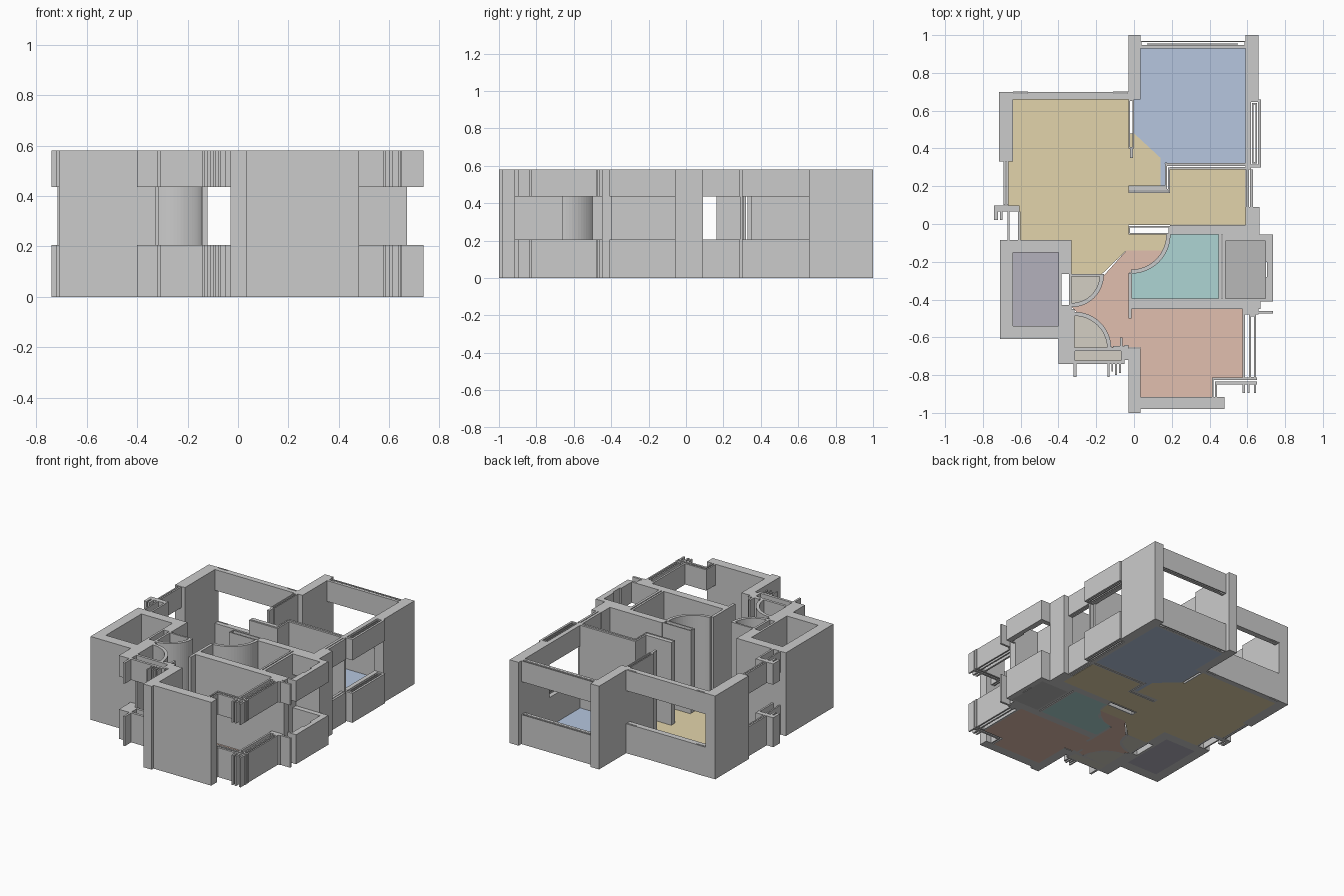
import bpy, bmesh, math

H, SILL, HEAD = 0.58, 0.205, 0.435
FULL = [(0, H)]
OPEN = [(0, SILL), (HEAD, H)]      # wall with a window band cut through


def prism(bm, pts, z0, z1):
    """Extrude a closed plan outline between two heights."""
    face = bm.faces.new([bm.verts.new((x, y, z0)) for x, y in pts])
    up = bmesh.ops.extrude_face_region(bm, geom=[face])['geom']
    bmesh.ops.translate(bm, vec=(0, 0, z1 - z0),
                        verts=[v for v in up if isinstance(v, bmesh.types.BMVert)])


def rect(x0, x1, y0, y1):
    return [(x0, y0), (x1, y0), (x1, y1), (x0, y1)]


def ring(x0, x1, y0, y1, t=0.008):
    """Four thin strips round a hollow wall cavity."""
    return [rect(x0, x1, y0, y0 + t), rect(x0, x1, y1 - t, y1),
            rect(x0, x0 + t, y0 + t, y1 - t), rect(x1 - t, x1, y0 + t, y1 - t)]


def arc(cx, cy, r, a0, a1, n=18):
    return [(cx + r * math.cos(math.radians(a0 + (a1 - a0) * i / n)),
             cy + r * math.sin(math.radians(a0 + (a1 - a0) * i / n))) for i in range(n + 1)]


def arc_wall(cx, cy, r, a0, a1, t=0.022):
    return arc(cx, cy, r, a0, a1) + arc(cx, cy, r - t, a1, a0)


def build(name, outlines, levels, rgb=None):
    bm = bmesh.new()
    for pts in outlines:
        for z0, z1 in levels:
            prism(bm, pts, z0, z1)
    bmesh.ops.recalc_face_normals(bm, faces=bm.faces)
    me = bpy.data.meshes.new(name)
    bm.to_mesh(me)
    bm.free()
    ob = bpy.data.objects.new(name, me)
    bpy.context.collection.objects.link(ob)
    if rgb:
        mat = bpy.data.materials.new(name + "_colour")
        mat.diffuse_color = [(c / 255) ** 2.2 for c in rgb] + [1]
        me.materials.append(mat)


# North bedroom: corner piers, window walls and hollow partitions
build("north_piers", [rect(-0.03, 0.035, 0.66, 1.0), rect(0.59, 0.66, 0.66, 1.0)], FULL)
build("north_window", [rect(0.035, 0.59, 0.93, 0.942), rect(0.07, 0.55, 0.949, 0.955)]
      + ring(0.035, 0.59, 0.942, 0.97, 0.006), OPEN)
build("northeast_window", ring(0.605, 0.672, 0.30, 0.66, 0.015)
      + ring(0.625, 0.65, 0.32, 0.64, 0.008) + [rect(0.59, 0.605, 0.30, 0.66)], OPEN)
build("bedroom_partition", ring(-0.03, 0.0, 0.40, 0.66)
      + [rect(-0.022, -0.005, 0.35, 0.40)], FULL)
build("stepped_partition", ring(-0.03, 0.19, 0.163, 0.185)
      + [rect(-0.03, 0.165, 0.185, 0.205), rect(0.165, 0.175, 0.185, 0.32),
         rect(0.18, 0.19, 0.185, 0.30), rect(0.19, 0.62, 0.288, 0.302),
         rect(0.175, 0.60, 0.308, 0.322)], FULL)

# Living room: outer walls and windows
build("living_window", [rect(-0.64, -0.03, 0.66, 0.685)]
      + ring(-0.64, -0.56, 0.685, 0.702, 0.005) + ring(-0.11, -0.03, 0.685, 0.702, 0.005)
      + [rect(-0.56, -0.11, 0.685, 0.70)], OPEN)
build("living_west_wall", [rect(-0.715, -0.64, 0.33, 0.70)], FULL)
build("west_window", [rect(-0.69, -0.68, 0.10, 0.33), rect(-0.675, -0.665, 0.10, 0.33),
                      rect(-0.72, -0.605, 0.065, 0.097), rect(-0.74, -0.72, 0.02, 0.097),
                      rect(-0.71, -0.695, 0.02, 0.065), rect(-0.67, -0.66, -0.085, 0.065),
                      rect(-0.615, -0.602, -0.085, 0.065)], OPEN)
build("east_pier", [rect(0.59, 0.665, -0.005, 0.09)], FULL)
build("east_window", [rect(0.592, 0.61, 0.09, 0.288), rect(0.615, 0.63, 0.09, 0.288)], OPEN)

# West shaft
build("west_shaft", [rect(-0.71, -0.64, -0.61, -0.085), rect(-0.64, -0.33, -0.15, -0.085),
                     rect(-0.64, -0.33, -0.61, -0.54), rect(-0.40, -0.385, -0.54, -0.15),
                     rect(-0.385, -0.33, -0.265, -0.15), rect(-0.385, -0.33, -0.54, -0.43),
                     rect(-0.345, -0.33, -0.43, -0.265)], FULL)

# Bathroom walls and east shaft
build("bathroom_walls", ring(-0.03, 0.19, -0.055, -0.01)
      + [rect(0.19, 0.665, -0.055, -0.005), rect(-0.03, 0.67, -0.45, -0.395),
         rect(0.448, 0.462, -0.395, -0.055), rect(0.468, 0.485, -0.395, -0.055),
         rect(-0.03, -0.01, -0.395, -0.26), rect(-0.03, -0.012, -0.50, -0.45)], FULL)
build("east_shaft", [rect(0.485, 0.735, -0.09, -0.055), rect(0.695, 0.735, -0.20, -0.09),
                     rect(0.705, 0.735, -0.28, -0.20), rect(0.695, 0.735, -0.395, -0.28),
                     rect(0.67, 0.735, -0.41, -0.395)], OPEN)

# Curved door sweeps
build("bathroom_door_sweep", [arc_wall(-0.015, -0.055, 0.208, 270, 360)], FULL)
build("hall_door_sweep", [arc_wall(-0.33, -0.27, 0.17, 270, 360),
                          rect(-0.33, -0.16, -0.278, -0.265)], FULL)
build("entry_door_sweep", [arc_wall(-0.315, -0.66, 0.195, 0, 90),
                           rect(-0.33, -0.315, -0.66, -0.45)], FULL)

# Entry threshold with small jamb pieces
build("entry_threshold", ring(-0.33, -0.05, -0.74, -0.655, 0.018)
      + [rect(-0.40, -0.345, -0.74, -0.61), rect(-0.345, -0.33, -0.74, -0.61),
         rect(-0.32, -0.305, -0.81, -0.74), rect(-0.05, -0.03, -0.72, -0.64),
         rect(-0.11, -0.05, -0.655, -0.645), rect(-0.075, -0.06, -0.645, -0.60)]
      + [rect(x, x + 0.01, y, -0.74) for x, y in
         ((-0.14, -0.81), (-0.12, -0.78), (-0.10, -0.80), (-0.08, -0.79))], OPEN)

# South bedroom
build("south_walls", [rect(-0.03, 0.035, -1.0, -0.66), rect(0.035, 0.48, -0.98, -0.915)], FULL)
build("southeast_window", [rect(0.575, 0.588, -0.82, -0.45), rect(0.588, 0.66, -0.48, -0.45),
                           rect(0.66, 0.735, -0.475, -0.46)]
      + ring(0.61, 0.645, -0.82, -0.48, 0.01), OPEN)
build("corner_window", [rect(0.412, 0.422, -0.915, -0.82), rect(0.43, 0.44, -0.915, -0.84),
                        rect(0.412, 0.65, -0.825, -0.812), rect(0.43, 0.65, -0.85, -0.835)]
      + [rect(x, x + 0.012, -0.895, -0.85) for x in (0.575, 0.60, 0.635)], OPEN)

# Coloured room floors
SLAB = [(0, 0.004)]
bath_arc = arc(-0.015, -0.055, 0.195, 270, 360)
build("north_bedroom_floor", [[(0.0, 0.66), (0.0, 0.48), (0.14, 0.35), (0.14, 0.205),
                               (0.165, 0.205), (0.165, 0.322), (0.59, 0.322), (0.59, 0.93),
                               (0.035, 0.93), (0.035, 0.66)]], SLAB, (180, 197, 222))
build("living_room_floor", [[(-0.64, 0.66), (-0.03, 0.66), (-0.03, 0.48), (0.0, 0.48), (0.14, 0.35),
                             (0.14, 0.2), (-0.03, 0.2), (-0.03, 0.163), (0.19, 0.163),
                             (0.19, 0.29), (0.59, 0.29), (0.59, -0.005), (-0.03, -0.005),
                             (-0.03, -0.055), (0.18, -0.055), (0.165, -0.14), (-0.04, -0.14),
                             (-0.17, -0.265), (-0.33, -0.265), (-0.33, -0.085), (-0.602, -0.085),
                             (-0.602, 0.066), (-0.665, 0.097), (-0.665, 0.33), (-0.64, 0.33)]],
      SLAB, (226, 211, 170))
build("bathroom_floor", [bath_arc + [(0.448, -0.055), (0.448, -0.395), (-0.015, -0.395)],
                         ], SLAB, (172, 212, 210))
build("south_bedroom_floor", [[(-0.04, -0.14), (0.165, -0.14), (0.09, -0.22), (-0.03, -0.26),
                               (-0.03, -0.45), (0.575, -0.45), (0.575, -0.82), (0.415, -0.82),
                               (0.415, -0.915), (0.035, -0.915), (0.035, -0.655), (-0.115, -0.655)]
                              + arc(-0.315, -0.66, 0.19, 5, 85, 8)
                              + [(-0.33, -0.44)] + arc(-0.33, -0.27, 0.168, 275, 358, 8)],
      SLAB, (224, 189, 173))
build("west_shaft_floor", [rect(-0.64, -0.40, -0.54, -0.15)], SLAB, (178, 175, 187))
build("east_shaft_floor", [rect(0.485, 0.70, -0.395, -0.09)], SLAB, (183, 183, 183))
build("door_sweep_floors", [[(-0.33, -0.27)] + arc(-0.33, -0.27, 0.16, 270, 360),
                            [(-0.315, -0.66)] + arc(-0.315, -0.66, 0.185, 0, 90),
                            rect(-0.32, -0.06, -0.73, -0.665)], SLAB, (211, 206, 194))
